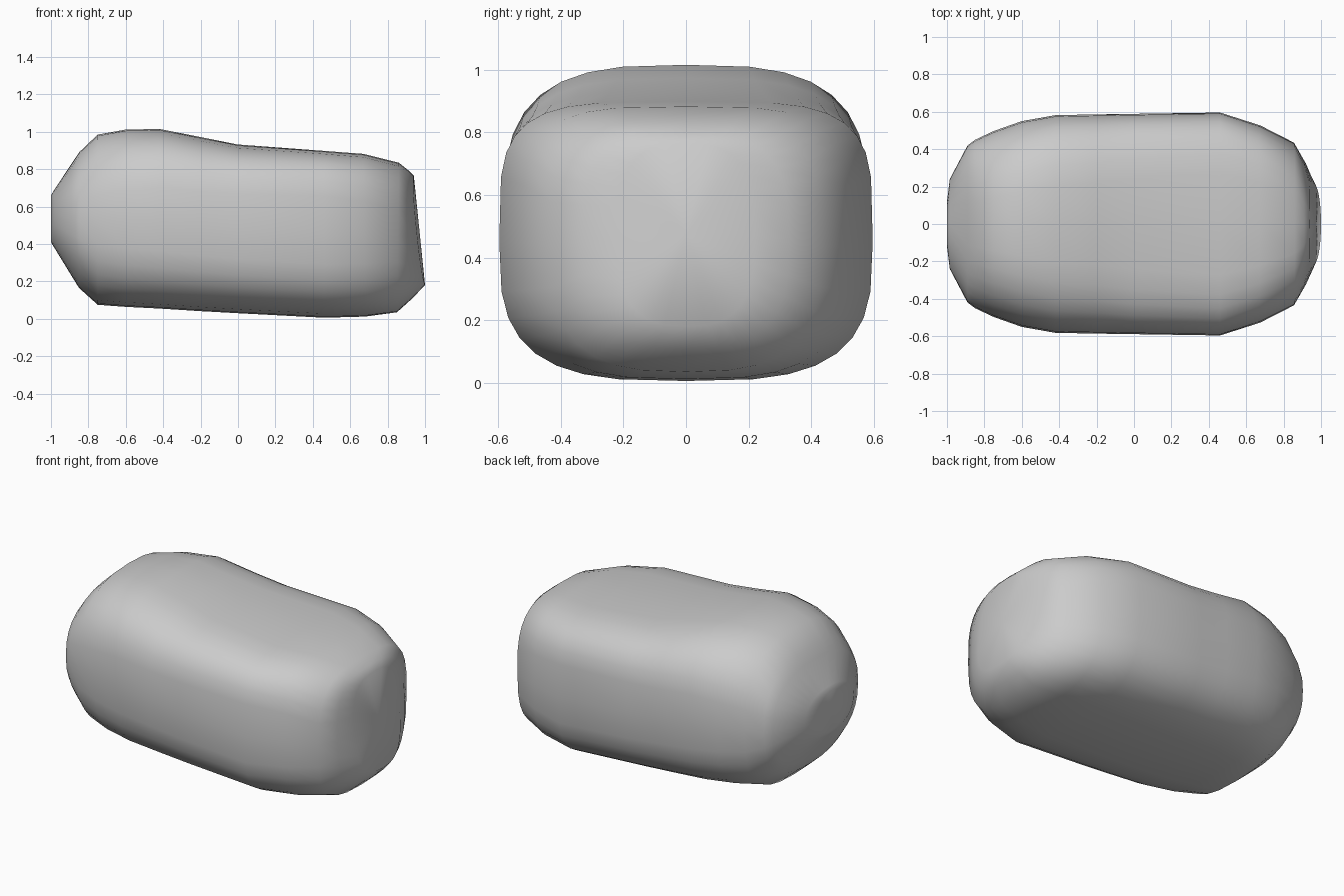
import bpy, bmesh
from math import cos, sin, pi, copysign

SIDES = 32

# Stations: x at bottom, x at top, z bottom, z top, half width,
# squareness of lower half, squareness of upper half, sideways end curvature
STATIONS = [
    (-1.00, -1.00, 0.41, 0.66, 0.12, 2.2, 2.2, 0.00),
    (-0.985, -0.985, 0.385, 0.685, 0.24, 2.2, 2.2, 0.00),
    (-0.89, -0.89, 0.23, 0.83, 0.42, 2.5, 2.5, 0.00),
    (-0.85, -0.85, 0.165, 0.89, 0.45, 2.5, 2.5, 0.00),
    (-0.75, -0.75, 0.075, 0.985, 0.497, 2.7, 2.6, 0.00),
    (-0.60, -0.60, 0.064, 1.012, 0.55, 3.0, 2.8, 0.00),
    (-0.42, -0.42, 0.055, 1.015, 0.582, 3.2, 3.1, 0.00),
    (-0.20, -0.20, 0.041, 0.972, 0.586, 3.2, 3.3, 0.00),
    (0.00, 0.00, 0.030, 0.932, 0.589, 3.2, 3.7, 0.00),
    (0.46, 0.46, 0.006, 0.898, 0.596, 3.2, 4.2, 0.00),
    (0.68, 0.67, 0.012, 0.882, 0.527, 3.1, 3.8, 0.00),
    (0.85, 0.86, 0.035, 0.835, 0.435, 2.9, 3.2, 0.00),
    (0.93, 0.91, 0.107, 0.795, 0.33, 2.8, 3.0, 0.005),
    (1.00, 0.94, 0.180, 0.765, 0.22, 2.8, 2.8, 0.015),
]


def power(v, n):
    return copysign(abs(v) ** (2 / n), v) if abs(v) > 1e-9 else 0.0


def add_ring(bm, station):
    xb, xt, zb, zt, width, low, high, bow = station
    ring = []
    for i in range(SIDES):
        a = 2 * pi * i / SIDES
        n = high if sin(a) >= 0 else low
        y, h = power(cos(a), n), power(sin(a), n)
        t = (h + 1) / 2
        ring.append(bm.verts.new((xb + (xt - xb) * t - bow * y * y,
                                  width * y, zb + (zt - zb) * t)))
    return ring


# Rounded body lofted along its length
bm = bmesh.new()
rings = [add_ring(bm, s) for s in STATIONS]
for a, b in zip(rings, rings[1:]):
    for i in range(SIDES):
        j = (i + 1) % SIDES
        bm.faces.new((a[i], a[j], b[j], b[i]))

# End caps
for ring, s in ((rings[0], STATIONS[0]), (rings[-1], STATIONS[-1])):
    centre = bm.verts.new(((s[0] + s[1]) / 2, 0, (s[2] + s[3]) / 2))
    for i in range(SIDES):
        bm.faces.new((ring[i], ring[(i + 1) % SIDES], centre))

bmesh.ops.recalc_face_normals(bm, faces=bm.faces[:])
for f in bm.faces:
    f.smooth = True
mesh = bpy.data.meshes.new("rounded_body")
bm.to_mesh(mesh)
bm.free()
body = bpy.data.objects.new("rounded_body", mesh)
bpy.context.collection.objects.link(body)
